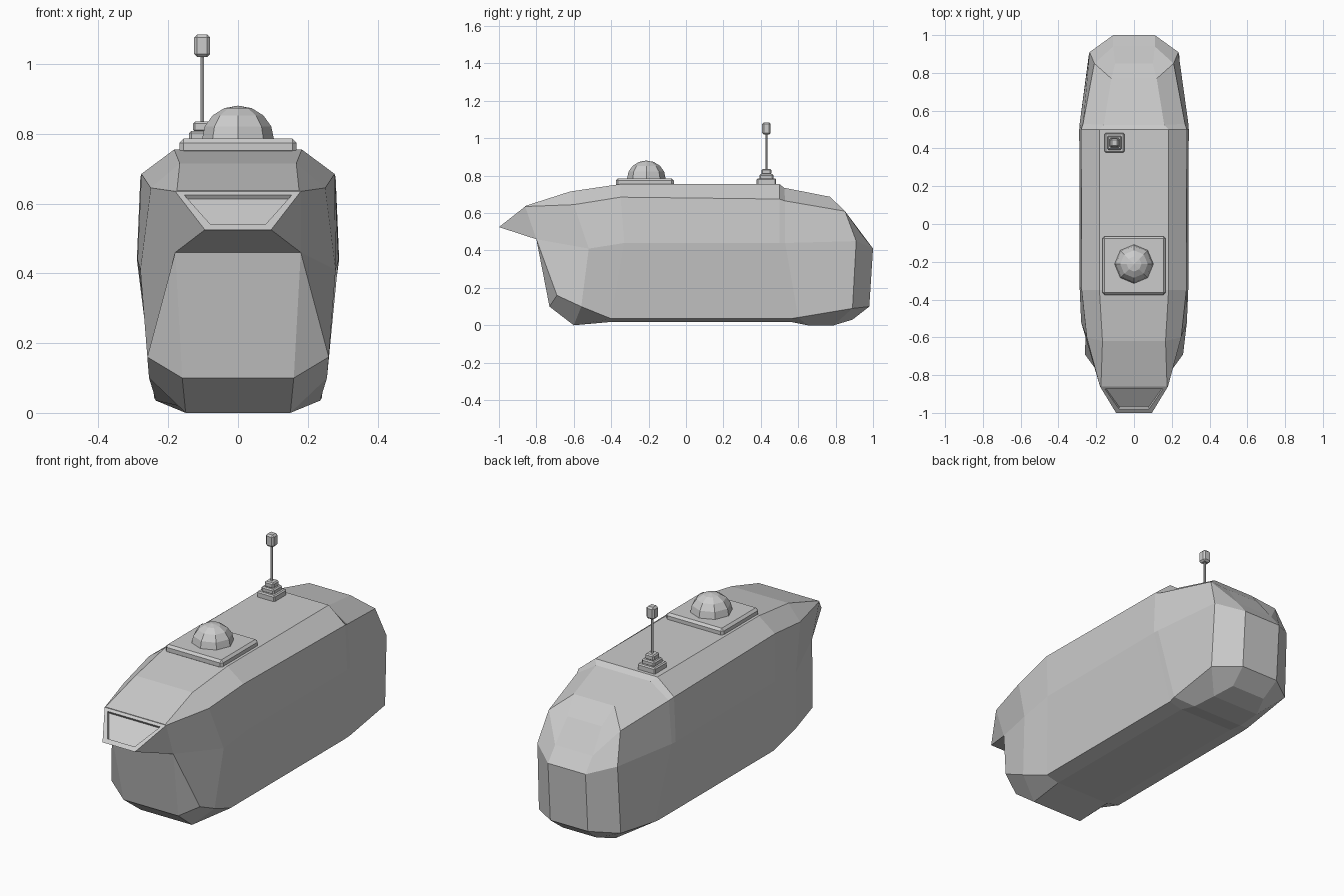
import bpy, bmesh, math
from mathutils import Matrix, Vector

if "Cube" in bpy.data.objects:
    bpy.data.objects.remove(bpy.data.objects["Cube"])


def finish(bm, name):
    bmesh.ops.recalc_face_normals(bm, faces=bm.faces[:])
    mesh = bpy.data.meshes.new(name)
    bm.to_mesh(mesh)
    bm.free()
    obj = bpy.data.objects.new(name, mesh)
    bpy.context.collection.objects.link(obj)
    return obj


def block(name, center, half_x, half_y, z0, z1, bevel=0.0):
    bm = bmesh.new()
    size = Matrix.Diagonal((2 * half_x, 2 * half_y, z1 - z0, 1))
    place = Matrix.Translation((center[0], center[1], (z0 + z1) / 2))
    bmesh.ops.create_cube(bm, size=1, matrix=place @ size)
    if bevel:
        bmesh.ops.bevel(bm, geom=bm.edges[:], offset=bevel, segments=1, affect='EDGES')
    return finish(bm, name)


# Hull: half sections (x, y, z) from keel edge up to roof edge, front to back
SECTIONS = [
    [(.16, -.73, .10), (.26, -.69, .16), (.18, -.80, .46), (.18, -.86, .635), (.175, -.86, .638)],
    [(.15, -.60, 0), (.255, -.56, .10), (.28, -.52, .41), (.25, -.60, .645), (.167, -.62, .715)],
    [(.16, -.40, .018), (.235, -.40, .035), (.288, -.33, .44), (.277, -.35, .685), (.183, -.35, .755)],
    [(.16, .56, .018), (.235, .56, .035), (.29, .50, .44), (.28, .50, .675), (.183, .50, .755)],
    [(.15, .65, 0), (.24, .60, .042), (.288, .53, .44), (.27, .53, .665), (.16, .525, .735)],
    [(.14, .79, 0), (.24, .89, .09), (.235, .91, .45), (.21, .85, .61), (.12, .77, .687)],
    [(.10, .89, .03), (.11, .98, .10), (.11, 1.0, .41), (.11, .94, .485), (.10, .85, .605)],
]
bm = bmesh.new()
rings = []
for half in SECTIONS:
    right = [bm.verts.new(p) for p in half]
    left = [bm.verts.new((-x, y, z)) for x, y, z in reversed(half)]
    rings.append(right + left)
for a, b in zip(rings, rings[1:]):
    for i in range(10):
        j = (i + 1) % 10
        bm.faces.new((a[i], a[j], b[j], b[i]))

# Tail panels closing the last section
tail = rings[-1]
for i in range(4):
    bm.faces.new((tail[i], tail[i + 1], tail[8 - i], tail[9 - i]))

# Lower front panel and overhanging nose
f = rings[0]
tip_r = bm.verts.new((.095, -1, .525))
tip_l = bm.verts.new((-.095, -1, .525))
bm.faces.new((f[0], f[2], f[7], f[9]))
bm.faces.new((f[0], f[1], f[2]))
bm.faces.new((f[9], f[7], f[8]))
bm.faces.new((f[2], tip_r, tip_l, f[7]))
bm.faces.new((f[2], f[3], tip_r))
bm.faces.new((f[7], tip_l, f[6]))
bm.faces.new((f[3], f[4], f[5], f[6]))
lip = bm.faces.new((f[3], f[6], tip_l, tip_r))
bmesh.ops.recalc_face_normals(bm, faces=bm.faces[:])
# Recessed vision slot in the nose
bmesh.ops.inset_individual(bm, faces=[lip], thickness=.03)
bmesh.ops.inset_individual(bm, faces=[lip], thickness=.003, depth=-.014)
finish(bm, "hull")

# Roof hatch plate and faceted dome
HATCH = (0, -.22)
block("hatch_plate", HATCH, .168, .155, .74, .786, .012)
bm = bmesh.new()
bmesh.ops.create_uvsphere(bm, u_segments=8, v_segments=8, radius=.103)
bmesh.ops.bisect_plane(bm, geom=bm.verts[:] + bm.edges[:] + bm.faces[:],
                       plane_co=(0, 0, -.01), plane_no=(0, 0, -1), clear_outer=True)
bmesh.ops.transform(bm, verts=bm.verts[:],
                    matrix=Matrix.Translation((0, -.212, .785)) @ Matrix.Diagonal((1, 1, .93, 1)))
finish(bm, "hatch_dome")

# Antenna: stepped foot, thin mast, boxy head
MAST = (-.103, .43)
for i, (half, z0, z1) in enumerate([(.052, .745, .785), (.037, .78, .808), (.026, .805, .835)]):
    block(f"antenna_foot_{i + 1}", MAST, half, half, z0, z1, .006)
bm = bmesh.new()
bmesh.ops.create_cone(bm, cap_ends=True, segments=6, radius1=.006, radius2=.006, depth=.21,
                      matrix=Matrix.Translation((*MAST, .93)))
finish(bm, "antenna_mast")
block("antenna_head", MAST, .023, .023, 1.02, 1.085, .009)
